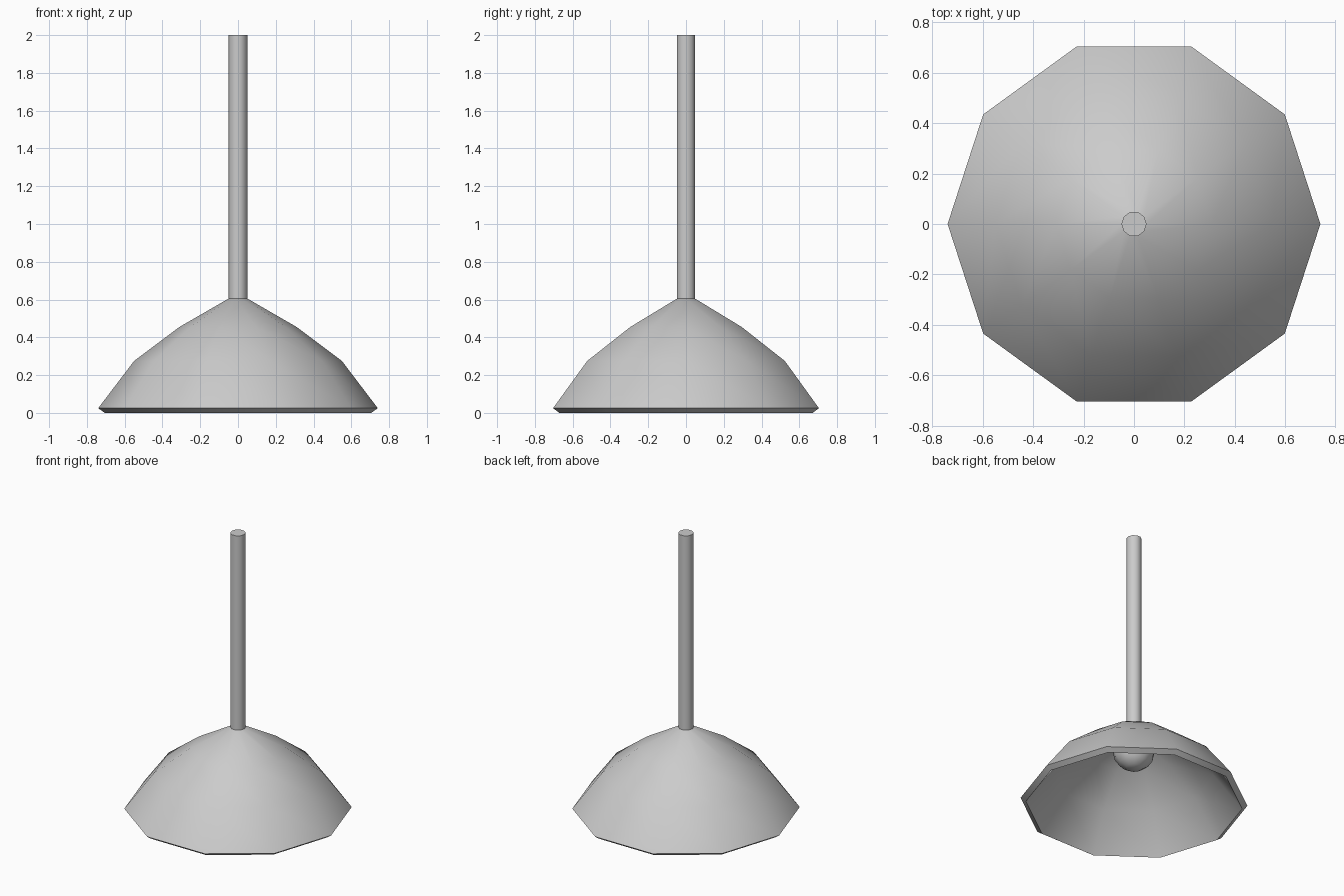
import bpy, bmesh, math

if "Cube" in bpy.data.objects:
    bpy.data.objects.remove(bpy.data.objects["Cube"])

SIDES = 10


def revolve(name, profile):
    """Spin a (radius, z) profile around z and cap both ends."""
    bm = bmesh.new()
    rings = []
    for r, z in profile:
        rings.append([bm.verts.new((r * math.cos(math.tau * i / SIDES),
                                    r * math.sin(math.tau * i / SIDES), z))
                      for i in range(SIDES)])
    for a, b in zip(rings, rings[1:]):
        for i in range(SIDES):
            j = (i + 1) % SIDES
            bm.faces.new((a[i], a[j], b[j], b[i]))
    bm.faces.new(rings[0])
    bm.faces.new(rings[-1])
    bmesh.ops.recalc_face_normals(bm, faces=bm.faces)
    return finish(name, bm)


def finish(name, bm):
    mesh = bpy.data.meshes.new(name)
    bm.to_mesh(mesh)
    bm.free()
    obj = bpy.data.objects.new(name, mesh)
    bpy.context.collection.objects.link(obj)
    bpy.ops.object.select_all(action='DESELECT')
    obj.select_set(True)
    bpy.context.view_layer.objects.active = obj
    bpy.ops.object.shade_smooth_by_angle(angle=math.radians(42))
    return obj


# Hollow dome shade: outside from the top down, slanted rim, inside back up
revolve("lamp_shade", [(0.05, 0.605), (0.31, 0.455), (0.55, 0.275), (0.74, 0.025),
                       (0.705, 0.0), (0.52, 0.243), (0.29, 0.417), (0.04, 0.56)])

# Hanging rod
revolve("hanging_rod", [(0.05, 0.59), (0.05, 2.0)])

# Bulb tucked under the top of the shade
bm = bmesh.new()
bmesh.ops.create_uvsphere(bm, u_segments=SIDES, v_segments=8, radius=0.14)
bmesh.ops.translate(bm, verts=bm.verts, vec=(0, 0, 0.41))
finish("bulb", bm)
